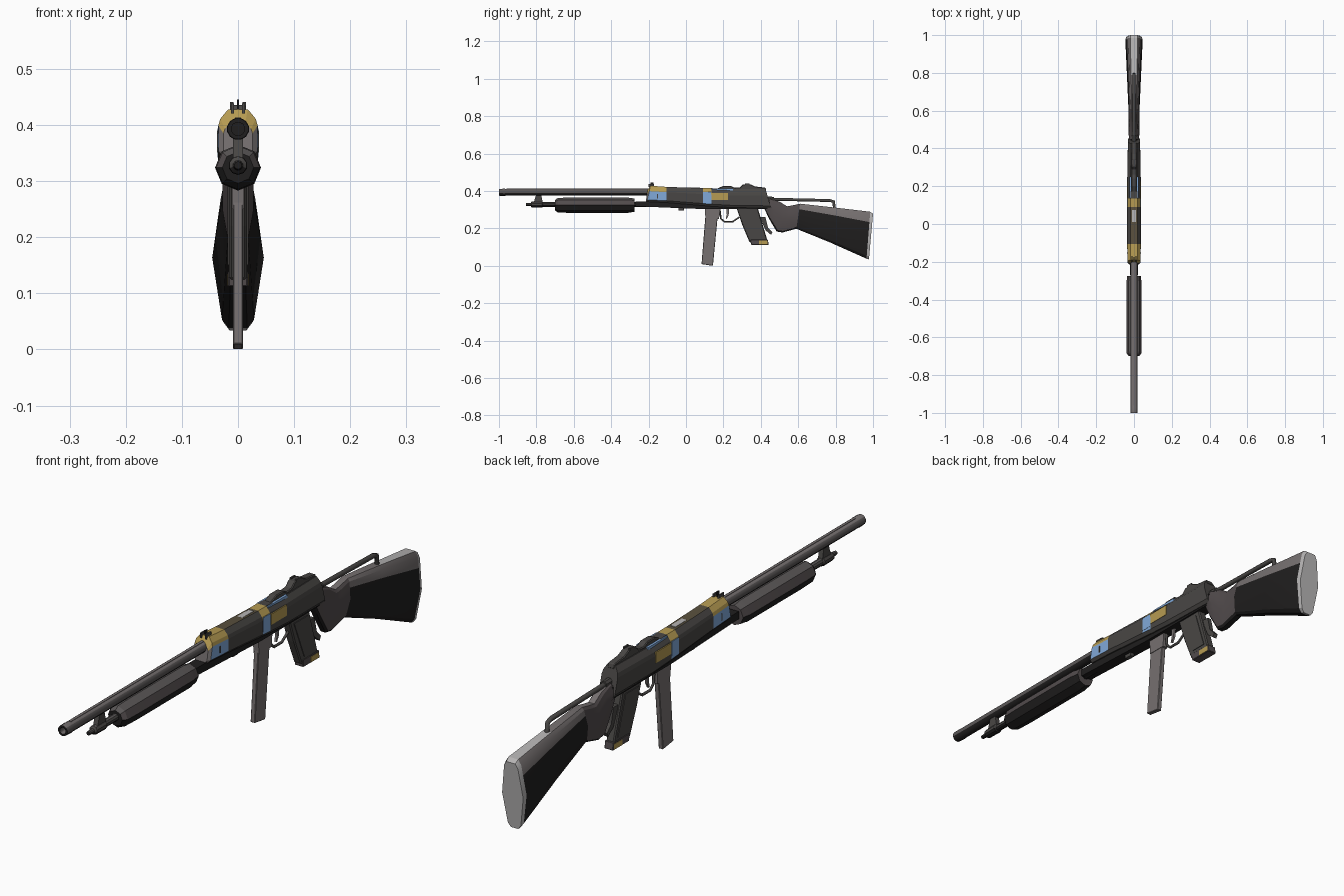
import bpy, bmesh, math

if "Cube" in bpy.data.objects:
    bpy.data.objects.remove(bpy.data.objects["Cube"])

def material(name, r, g, b):
    m = bpy.data.materials.new(name)
    m.diffuse_color = (r, g, b, 1)
    m.use_nodes = True
    m.node_tree.nodes["Principled BSDF"].inputs["Base Color"].default_value = m.diffuse_color
    return m

BLACK = material("black", .014, .013, .013)
DARK = material("dark_steel", .066, .062, .059)
GUN = material("barrel_grey", .10, .092, .092)
BROWN = material("brown_grey", .085, .072, .074)
MAG = material("magazine_grey", .18, .162, .162)
LIGHT = material("light_grey", .47, .46, .46)
GOLD = material("gold", .47, .33, .085)
BRONZE = material("dark_bronze", .10, .08, .048)
BLUE = material("blue", .22, .40, .70)

def finish(name, bm, mats, angle=None):
    bmesh.ops.recalc_face_normals(bm, faces=bm.faces)
    me = bpy.data.meshes.new(name)
    bm.to_mesh(me)
    bm.free()
    for m in mats:
        me.materials.append(m)
    ob = bpy.data.objects.new(name, me)
    bpy.context.collection.objects.link(ob)
    if angle:
        bpy.ops.object.select_all(action='DESELECT')
        ob.select_set(True)
        bpy.context.view_layer.objects.active = ob
        bpy.ops.object.shade_smooth_by_angle(angle=math.radians(angle))
    return ob

def bridge(bm, rings, rule=None):
    n = len(rings[0])
    for i in range(len(rings) - 1):
        for j in range(n):
            k = (j + 1) % n
            f = bm.faces.new((rings[i][j], rings[i][k], rings[i+1][k], rings[i+1][j]))
            if rule:
                f.material_index = rule(i, -1 if j == n - 1 else min(j, n - 2 - j))
    a = bm.faces.new(rings[0])
    b = bm.faces.new(rings[-1])
    if rule:
        a.material_index, b.material_index = rule(0, 9), rule(len(rings) - 1, 9)

# Loft a half section (u = width, v = bottom..top), mirrored, through slanted stations
def loft(name, stations, half, mats, rule=None, angle=None):
    bm = bmesh.new()
    section = half + [(-u, v) for u, v in reversed(half)]
    rings = [[bm.verts.new((u * w, yb + (yt - yb) * v, zb + (zt - zb) * v)) for u, v in section]
             for yt, zt, yb, zb, w in stations]
    bridge(bm, rings, rule)
    return finish(name, bm, mats, angle)

# Turned part along y from (y, radius) pairs; optional colours for top, sides, bottom and ends
def turned(name, pairs, z, sides, mats, angle=35, turn=.5):
    bm = bmesh.new()
    rings = [[bm.verts.new((r * math.cos(a), y, z + r * math.sin(a)))
              for a in [2 * math.pi * (k + turn) / sides for k in range(sides)]] for y, r in pairs]
    bridge(bm, rings)
    if len(mats) > 1:
        bmesh.ops.recalc_face_normals(bm, faces=bm.faces)
        for f in bm.faces:
            n = f.normal
            f.material_index = 2 if n.z < -.3 or n.y < -.9 else 0 if n.z > .6 else 1
    return finish(name, bm, mats, angle)

# Side profile (y, z) extruded across x
def plate(name, pts, hw, mat, x=0, bevel=0):
    bm = bmesh.new()
    bridge(bm, [[bm.verts.new((x + s * hw, y, z)) for y, z in pts] for s in (-1, 1)])
    ob = finish(name, bm, [mat])
    if bevel:
        m = ob.modifiers.new("bevel", 'BEVEL')
        m.width, m.segments = bevel, 1
    return ob

def box(name, y0, y1, z0, z1, hw, mat, x=0, bevel=0):
    return plate(name, [(y0, z0), (y1, z0), (y1, z1), (y0, z1)], hw, mat, x, bevel)

def wire(name, pts, r, mat):
    cu = bpy.data.curves.new(name, 'CURVE')
    cu.dimensions, cu.bevel_depth, cu.bevel_resolution, cu.use_fill_caps = '3D', r, 1, True
    sp = cu.splines.new('POLY')
    sp.points.add(len(pts) - 1)
    for p, (y, z) in zip(sp.points, pts):
        p.co = (0, y, z, 1)
    cu.materials.append(mat)
    ob = bpy.data.objects.new(name, cu)
    bpy.context.collection.objects.link(ob)

# Barrel with open muzzle, and the tube below it
turned("barrel", [(-.9, .012), (-1, .012), (-1, .019), (-.97, .02), (-.965, .019), (-.15, .019)],
       .393, 12, [MAG, GUN, BLACK])
box("barrel_rib", -.96, -.2, .405, .413, .005, MAG)
turned("lower_tube", [(-.855, .007), (-.83, .009), (-.825, .016), (-.77, .017), (-.765, .013), (-.2, .013)],
       .328, 10, [GUN, DARK, BLACK])
plate("barrel_clamp", [(-.815, .335), (-.765, .335), (-.775, .385), (-.80, .385)], .009, DARK)

# Pump forend
turned("forend", [(-.70, .028), (-.685, .039), (-.62, .041), (-.31, .041), (-.295, .038), (-.275, .036)],
       .324, 8, [GUN, BROWN, BLACK], 20, 0)

# Receiver with painted front block and band
def receiver_rule(i, s):
    if i == 0:
        return 1 if s in (-1, 0, 1) else 4
    if i in (1, 3) and s != 9:
        return 1 if s in (-1, 0, 1) else 2 if s == 2 else 0
    return 3 if i == 2 and s == -1 else 0

loft("receiver", [(-.205, .405, -.215, .345, .026), (-.190, .428, -.208, .343, .035),
                  (-.105, .422, -.105, .338, .036), (.09, .415, .09, .322, .036),
                  (.135, .415, .135, .318, .036), (.235, .41, .235, .312, .036), (.425, .412, .455, .308, .032)],
     [(.5, 1), (.9, .8), (1, .66), (1, .12), (.75, 0)], [DARK, GOLD, BLUE, BRONZE, MAG], receiver_rule)
plate("receiver_underside", [(-.27, .345), (-.27, .318), (.1, .303), (.45, .303), (.45, .345)], .022, BLACK)
box("underside_nub", -.04, -.01, .295, .32, .008, DARK)
for s in (-1, 1):
    box("side_gold_plate", .137, .225, .351, .390, .002, GOLD, s * .0355)
    box("band_blue_plate", .092, .133, .342, .394, .001, BLUE, s * .0358)
    box("top_blue_strip", .137, .25, .40, .413, .004, BLUE, s * .019)
    box("front_panel_seam", -.155, -.151, .36, .385, .001, DARK, s * .036)
    box("front_sight_ear", -.2, -.17, .42, .438, .0025, DARK, s * .010)
box("bolt_cover", .01, .075, .41, .418, .010, LIGHT)

# Sights
box("front_sight_post", -.19, -.175, .42, .445, .0015, BLACK)
plate("rear_sight_block", [(.17, .40), (.17, .415), (.2, .427), (.24, .427), (.26, .417), (.29, .42), (.305, .436),
                           (.345, .436), (.37, .424), (.425, .418), (.43, .40)], .014, DARK, 0, .003)
for s in (-1, 1):
    box("rear_sight_ear", .315, .34, .43, .441, .003, DARK, s * .011)

# Magazine
plate("magazine", [(.108, .32), (.175, .32), (.144, 0), (.083, .009)], .009, MAG, 0, .002)
plate("magazine_collar", [(.10, .32), (.182, .32), (.177, .25), (.104, .25)], .011, MAG)

# Trigger and guard
wire("trigger_guard", [(.18, .305), (.187, .252), (.205, .236), (.25, .236), (.285, .26)], .005, DARK)
plate("trigger", [(.215, .31), (.232, .31), (.228, .27), (.217, .25), (.212, .252), (.218, .275)], .004, MAG)

# Grip with panels and gold base
plate("grip", [(.268, .315), (.382, .315), (.41, .22), (.438, .125), (.34, .125), (.30, .22)], .016, DARK, 0, .004)
for s in (-1, 1):
    plate("grip_panel", [(.295, .29), (.37, .29), (.415, .15), (.353, .15)], .002, DARK, s * .0165)
plate("grip_base", [(.345, .14), (.438, .14), (.442, .112), (.348, .112)], .0175, BROWN, 0, .002)
box("grip_base_trim", .39, .436, .114, .134, .0185, GOLD)
plate("rear_lever", [(.395, .26), (.425, .26), (.438, .205), (.462, .18), (.455, .165), (.425, .19)], .008, DARK)

# Shoulder stock: dark lower flanks, pale comb and butt
def stock_rule(i, s):
    if i >= 6 or (i == 5 and s == -1):
        return 2
    if i >= 4:
        return 1 if s >= 2 else 3
    return 3 if s == -1 else 1 if s >= 4 else 0

loft("stock", [(.45, .358, .42, .303, .026), (.50, .343, .445, .25, .028), (.54, .318, .485, .183, .028),
               (.565, .322, .515, .178, .028), (.61, .332, .59, .198, .029), (.79, .312, .77, .125, .037),
               (.985, .289, .965, .038, .046), (1, .278, .978, .034, .042)],
     [(.42, 1), (.66, .93), (.78, .78), (1, .5), (.62, .06), (.36, 0)], [BROWN, BLACK, LIGHT, MAG],
     stock_rule, 25)

# Rod above the stock
wire("stock_rod", [(.41, .357), (.77, .349), (.79, .343), (.793, .305)], .009, DARK)
turned("rod_socket", [(.42, .014), (.47, .013)], .357, 8, [DARK])
